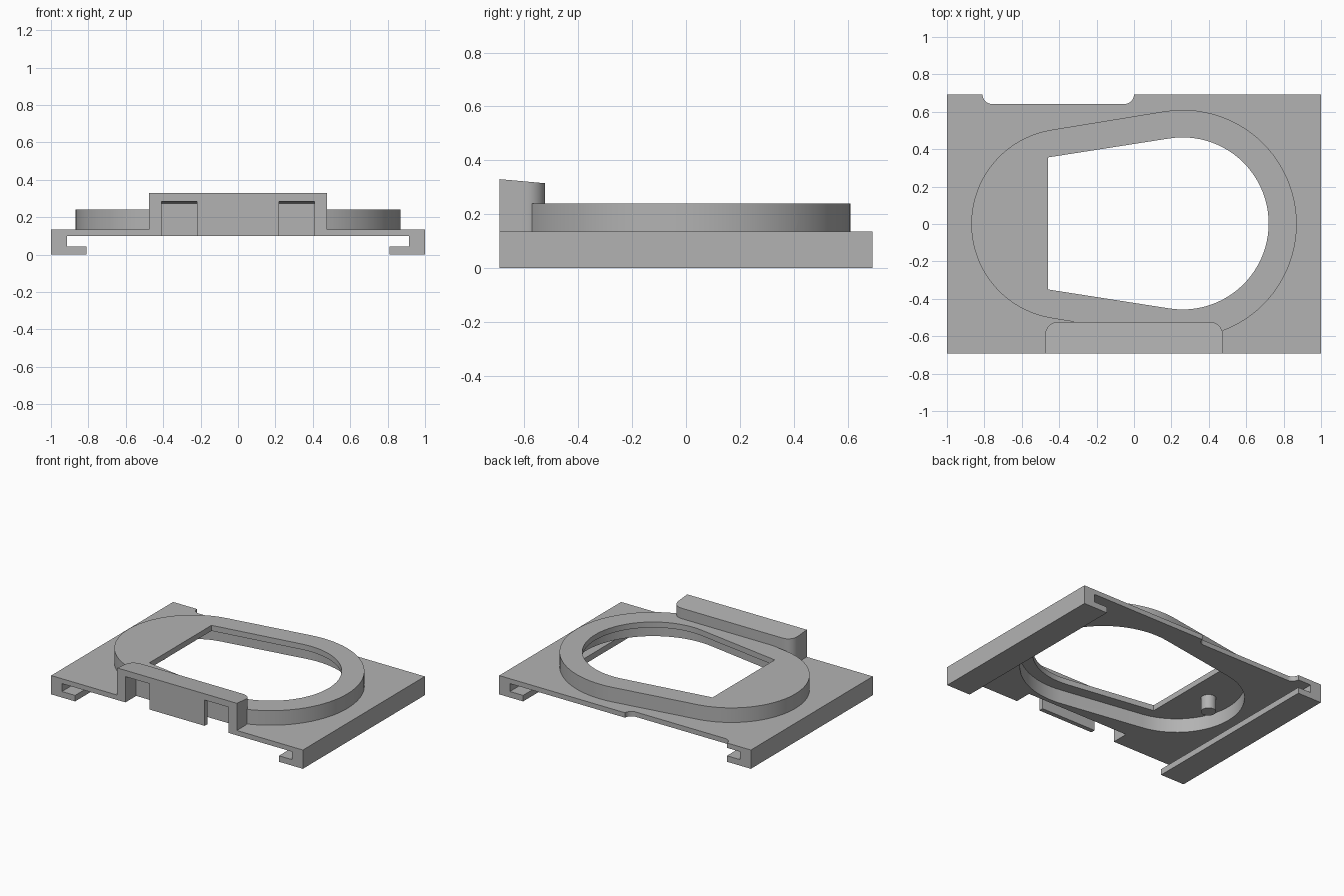
import bpy, bmesh, math

default = bpy.data.objects.get("Cube")
if default:
    bpy.data.objects.remove(default, do_unlink=True)

grey = bpy.data.materials.new("plain grey")
grey.use_nodes = True
grey.diffuse_color = (0.45, 0.45, 0.45, 1)
grey.node_tree.nodes["Principled BSDF"].inputs["Base Color"].default_value = (0.45, 0.45, 0.45, 1)


def prism(name, outline, low, high, place=lambda u, v, w: (u, v, w)):
    """Extrude an outline from low to high; high may depend on v."""
    top = high if callable(high) else (lambda v: high)
    bm = bmesh.new()
    lower = [bm.verts.new(place(u, v, low)) for u, v in outline]
    upper = [bm.verts.new(place(u, v, top(v))) for u, v in outline]
    bm.faces.new(lower[::-1])
    bm.faces.new(upper)
    n = len(outline)
    for i in range(n):
        j = (i + 1) % n
        bm.faces.new((lower[i], lower[j], upper[j], upper[i]))
    bmesh.ops.recalc_face_normals(bm, faces=bm.faces)
    mesh = bpy.data.meshes.new(name)
    bm.to_mesh(mesh)
    bm.free()
    mesh.materials.append(grey)
    obj = bpy.data.objects.new(name, mesh)
    bpy.context.collection.objects.link(obj)
    return obj


def arc(cx, cy, r, start, end, steps):
    return [(cx + r * math.cos(start + (end - start) * i / steps),
             cy + r * math.sin(start + (end - start) * i / steps)) for i in range(steps + 1)]


# Egg-shaped outline: two circles joined by tangent lines
BIG_X, SMALL_X = 0.26, -0.36


def egg(big_r, small_r):
    a = math.acos((small_r - big_r) / (BIG_X - SMALL_X))
    return (arc(BIG_X, 0, big_r, -a, a, 48)
            + arc(SMALL_X, 0, small_r, a, 2 * math.pi - a, 40))


def combine(target, other, operation):
    mod = target.modifiers.new(operation, "BOOLEAN")
    mod.operation = operation
    mod.solver = "EXACT"
    mod.object = other
    bpy.context.view_layer.objects.active = target
    bpy.ops.object.modifier_apply(modifier=mod.name)
    bpy.data.objects.remove(other, do_unlink=True)


# Base plate with hooked side rails, one profile drawn along y
half = [(1, 0.135), (1, 0), (0.81, 0), (0.81, 0.043), (0.915, 0.043), (0.915, 0.1)]
profile = half + [(-x, z) for x, z in reversed(half)]
body = prism("base_plate", profile, -0.692, 0.692, lambda u, v, w: (u, w, v))

# Raised collar
combine(body, prism("collar", egg(0.61, 0.51), 0.12, 0.24), "UNION")

# Front catch housing: rounded rear corners and a top falling to the rear
housing = ([(-0.475, -0.692), (0.475, -0.692)]
           + arc(0.405, -0.593, 0.07, 0, math.pi / 2, 8)
           + arc(-0.405, -0.593, 0.07, math.pi / 2, math.pi, 8))
combine(body, prism("catch_housing", housing, 0.1, lambda y: 0.33 - 0.09 * (y + 0.692)), "UNION")

# Hollow under the collar, then the opening through its lid
combine(body, prism("collar_hollow", egg(0.54, 0.44), 0.05, 0.2), "DIFFERENCE")
lean = math.acos(-0.155)
opening = arc(BIG_X, 0.003, 0.46, -lean, lean, 48) + [(-0.46, 0.356), (-0.46, -0.35)]
combine(body, prism("opening", opening, 0.05, 0.4), "DIFFERENCE")

# Pocket in the housing, leaving a hanging tab between two slots
pocket = [(-0.41, -0.75), (-0.22, -0.75), (-0.22, -0.66), (0.22, -0.66),
          (0.22, -0.75), (0.41, -0.75), (0.41, -0.57), (-0.41, -0.57)]
combine(body, prism("pocket", pocket, 0.05, lambda y: 0.285 - 0.09 * (y + 0.692)), "DIFFERENCE")

# Shallow rounded notch in the rear edge
notch = ([(0, 0.75), (-0.81, 0.75)]
         + arc(-0.76, 0.692, 0.05, math.pi, 1.5 * math.pi, 8)
         + arc(-0.05, 0.692, 0.05, 1.5 * math.pi, 2 * math.pi, 8))
combine(body, prism("rear_notch", notch, 0.05, 0.2), "DIFFERENCE")

# Peg under the collar lid
peg = prism("peg", arc(-0.63, 0, 0.05, 0, 2 * math.pi, 24)[:-1], 0.1, 0.21)

for obj in (body, peg):
    bpy.ops.object.select_all(action="DESELECT")
    obj.select_set(True)
    bpy.context.view_layer.objects.active = obj
    bpy.ops.object.shade_smooth_by_angle(angle=math.radians(30))
